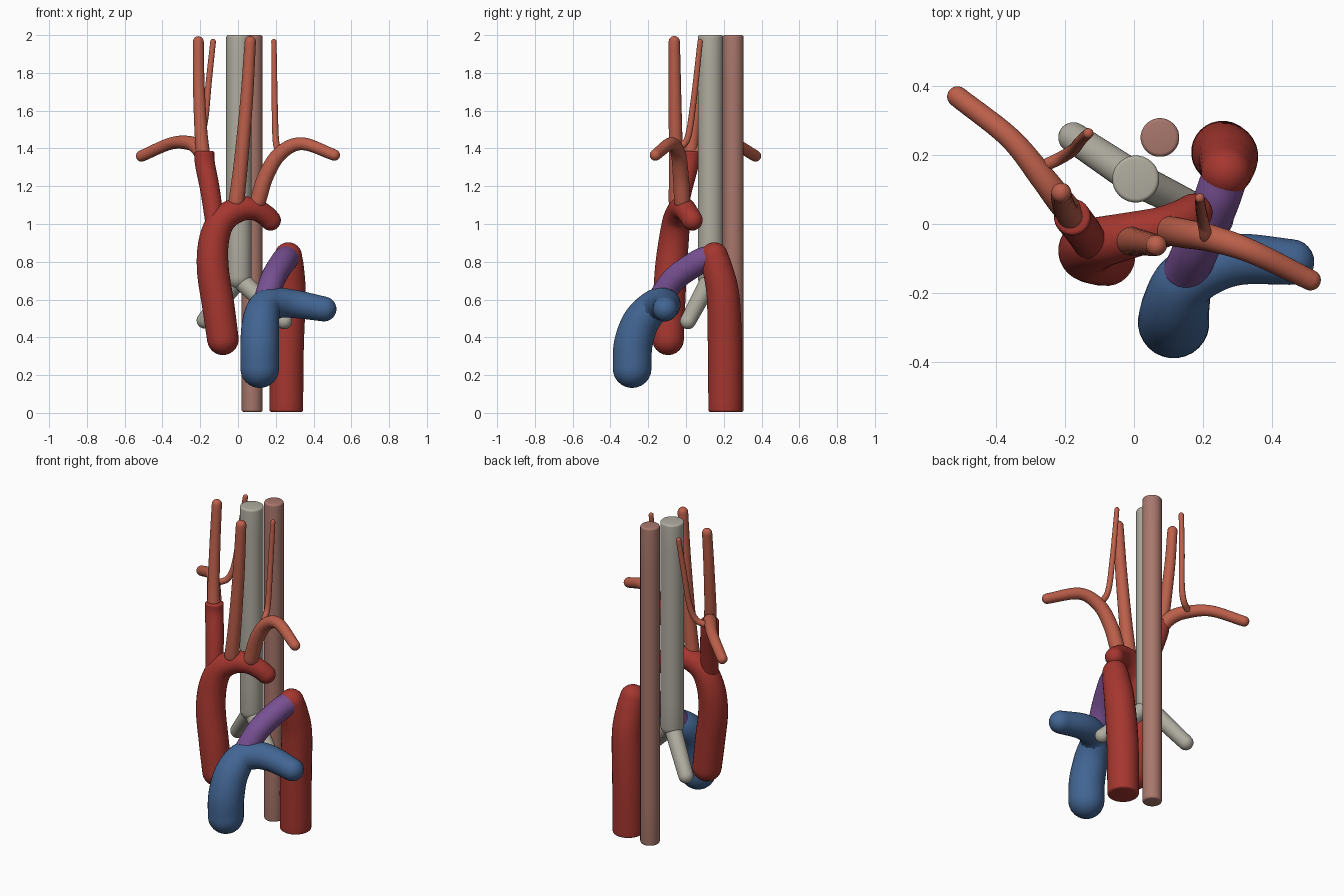
import bpy, bmesh, math
from mathutils import Vector

SIDES = 28


def material(name, r, g, b):
    lin = [((c / 255 + 0.055) / 1.055) ** 2.4 for c in (r, g, b)]
    m = bpy.data.materials.new(name)
    m.diffuse_color = (*lin, 1)
    return m


RED = material("aorta red", 165, 54, 47)
ORANGE = material("artery orange", 188, 95, 74)
BLUE = material("pulmonary blue", 66, 101, 147)
PURPLE = material("duct purple", 119, 80, 146)
BONE = material("airway grey", 176, 172, 160)
BROWN = material("gullet brown", 168, 119, 108)


def spline(pts, steps=8):
    """Catmull-Rom through (x, y, z, radius) points."""
    p = [Vector(q) for q in pts]
    p = [2 * p[0] - p[1]] + p + [2 * p[-1] - p[-2]]
    out = []
    for i in range(1, len(p) - 2):
        a, b, c, d = p[i - 1:i + 3]
        for k in range(steps):
            t = k / steps
            out.append(0.5 * (2 * b + (c - a) * t + (2 * a - 5 * b + 4 * c - d) * t * t
                              + (3 * b - a - 3 * c + d) * t ** 3))
    return out + [p[-2]]


def tube(name, mat, pts, start="round", end="round"):
    """Sweep a circle along a smooth path; ends are domes or flat with a soft rim."""
    path = spline(pts)
    pos = [q.to_3d() for q in path]
    rad = [q[3] for q in path]
    n = len(pos)
    tan = [(pos[min(i + 1, n - 1)] - pos[max(i - 1, 0)]).normalized() for i in range(n)]

    def cap(i, direction, style):
        r, rings = rad[i], []
        b = r if style == "round" else 0.012
        for k in range(1, 7):
            a = math.pi / 2 * k / 6.3
            off = b * math.sin(a) if style == "round" else b * (math.sin(a) - 1)
            rings.append((pos[i] + direction * off, tan[i], r - b + b * math.cos(a)))
        return rings

    body = [(pos[i], tan[i], rad[i]) for i in range(n)]
    if start == "flat":
        body[0] = (pos[0] + tan[0] * 0.012, tan[0], rad[0])
    if end == "flat":
        body[-1] = (pos[-1] - tan[-1] * 0.012, tan[-1], rad[-1])
    rings = cap(0, -tan[0], start)[::-1] + body + cap(n - 1, tan[-1], end)

    bm = bmesh.new()
    side = tan[0].orthogonal().normalized()
    loops = []
    for c, t, r in rings:
        side = (side - t * side.dot(t)).normalized()
        up = t.cross(side)
        loops.append([bm.verts.new(c + r * (side * math.cos(a) + up * math.sin(a)))
                      for a in (2 * math.pi * k / SIDES for k in range(SIDES))])
    for A, B in zip(loops, loops[1:]):
        for k in range(SIDES):
            j = (k + 1) % SIDES
            bm.faces.new((A[k], A[j], B[j], B[k]))
    bm.faces.new(loops[0][::-1])
    bm.faces.new(loops[-1])
    bmesh.ops.recalc_face_normals(bm, faces=bm.faces)
    me = bpy.data.meshes.new(name)
    bm.to_mesh(me)
    bm.free()
    me.materials.append(mat)
    ob = bpy.data.objects.new(name, me)
    bpy.context.collection.objects.link(ob)
    for f in me.polygons:
        f.use_smooth = True
    return ob


# Airway and gullet
tube("windpipe", BONE, [(0.005, 0.13, 0.72, 0.068), (0.005, 0.13, 2.0, 0.068)], "round", "flat")
tube("right_bronchus", BONE, [(0.005, 0.13, 0.71, 0.05), (-0.175, 0.25, 0.49, 0.044)])
tube("left_bronchus", BONE, [(0.005, 0.13, 0.71, 0.05), (0.245, 0.01, 0.485, 0.042)])
tube("gullet", BROWN, [(0.075, 0.25, 0.005, 0.056), (0.075, 0.25, 2.0, 0.056)], "flat", "flat")

# Aorta: ascending part with arch, then the separate descending part
tube("ascending_aorta_and_arch", RED, [
    (-0.08, -0.095, 0.39, 0.084), (-0.105, -0.09, 0.57, 0.086), (-0.133, -0.08, 0.76, 0.085),
    (-0.128, -0.065, 0.91, 0.08), (-0.085, -0.05, 1.02, 0.073), (0.0, -0.03, 1.075, 0.066),
    (0.08, -0.01, 1.08, 0.06), (0.14, 0.015, 1.05, 0.056), (0.172, 0.033, 1.02, 0.055)])
tube("descending_aorta", RED, [
    (0.255, 0.208, 0.005, 0.09), (0.258, 0.206, 0.35, 0.091), (0.272, 0.196, 0.62, 0.087),
    (0.27, 0.168, 0.76, 0.08), (0.266, 0.15, 0.83, 0.073)], "flat")
tube("arterial_trunk", RED, [
    (-0.125, -0.055, 1.02, 0.05), (-0.148, -0.02, 1.18, 0.052),
    (-0.175, 0.015, 1.32, 0.053), (-0.178, 0.02, 1.385, 0.053)], "round", "flat")

# Neck and arm arteries
tube("right_carotid", ORANGE, [
    (-0.183, 0.02, 1.35, 0.038), (-0.197, 0.04, 1.5, 0.034),
    (-0.208, 0.07, 1.75, 0.031), (-0.21, 0.09, 1.965, 0.029)])
tube("right_subclavian", ORANGE, [
    (-0.175, 0.02, 1.34, 0.04), (-0.215, 0.07, 1.405, 0.04), (-0.265, 0.135, 1.43, 0.037),
    (-0.36, 0.25, 1.425, 0.032), (-0.51, 0.368, 1.36, 0.03)])
tube("right_vertebral", ORANGE, [
    (-0.255, 0.17, 1.43, 0.018), (-0.205, 0.195, 1.46, 0.018), (-0.175, 0.215, 1.55, 0.017),
    (-0.155, 0.24, 1.75, 0.016), (-0.132, 0.262, 1.965, 0.015)])
tube("left_carotid", ORANGE, [
    (-0.008, -0.05, 1.12, 0.042), (0.015, -0.053, 1.32, 0.038),
    (0.045, -0.058, 1.65, 0.034), (0.065, -0.062, 1.965, 0.03)])
tube("left_subclavian", ORANGE, [
    (0.105, -0.02, 1.12, 0.043), (0.15, -0.028, 1.26, 0.042), (0.225, -0.042, 1.375, 0.039),
    (0.34, -0.08, 1.425, 0.034), (0.51, -0.162, 1.365, 0.03)])
tube("left_vertebral", ORANGE, [
    (0.208, -0.035, 1.4, 0.018), (0.199, 0.01, 1.46, 0.017),
    (0.194, 0.04, 1.65, 0.016), (0.19, 0.075, 1.965, 0.014)])

# Pulmonary artery and the connecting duct
tube("pulmonary_artery", BLUE, [
    (0.115, -0.285, 0.235, 0.103), (0.115, -0.28, 0.36, 0.103), (0.12, -0.24, 0.48, 0.098),
    (0.145, -0.17, 0.562, 0.088), (0.215, -0.125, 0.582, 0.08), (0.31, -0.102, 0.575, 0.074),
    (0.455, -0.11, 0.55, 0.066)])
tube("connecting_duct", PURPLE, [
    (0.15, -0.14, 0.6, 0.066), (0.185, -0.06, 0.71, 0.066),
    (0.235, 0.06, 0.795, 0.067), (0.258, 0.125, 0.82, 0.067)])

# Smooth shading with crisp flat ends
bpy.ops.object.select_all(action='SELECT')
bpy.context.view_layer.objects.active = bpy.context.selected_objects[0]
bpy.ops.object.shade_smooth_by_angle(angle=math.radians(40))
